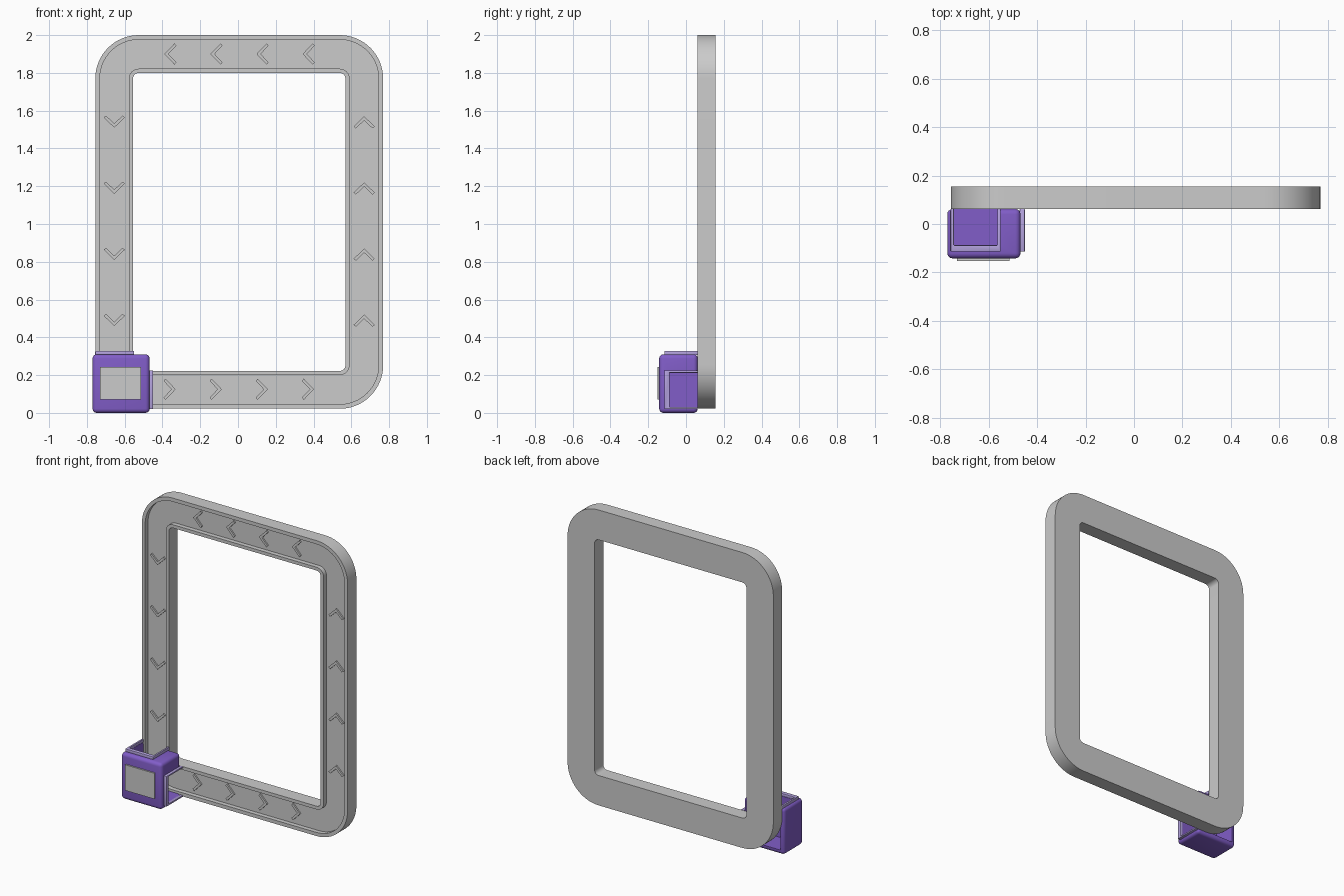
import bpy, bmesh, math
from mathutils import Vector

if "Cube" in bpy.data.objects:
    bpy.data.objects.remove(bpy.data.objects["Cube"])


def finish(bm, name, mat=None):
    bmesh.ops.recalc_face_normals(bm, faces=bm.faces)
    me = bpy.data.meshes.new(name)
    bm.to_mesh(me)
    bm.free()
    ob = bpy.data.objects.new(name, me)
    bpy.context.collection.objects.link(ob)
    if mat:
        me.materials.append(mat)
    return ob


def smooth(ob):
    bpy.ops.object.select_all(action='DESELECT')
    ob.select_set(True)
    bpy.context.view_layer.objects.active = ob
    bpy.ops.object.shade_smooth_by_angle(angle=math.radians(35))


def material(name, rgb):
    m = bpy.data.materials.new(name)
    m.diffuse_color = (*rgb, 1)
    m.use_nodes = True
    m.node_tree.nodes["Principled BSDF"].inputs["Base Color"].default_value = m.diffuse_color
    return m


def box(name, lo, hi, mat=None, bevel=0, segments=3):
    bm = bmesh.new()
    bmesh.ops.create_cube(bm, size=1)
    for v in bm.verts:
        v.co = Vector([(a + b) / 2 + c * (b - a) for a, b, c in zip(lo, hi, v.co)])
    if bevel:
        bmesh.ops.bevel(bm, geom=bm.edges[:], offset=bevel, segments=segments,
                        profile=0.5, affect='EDGES')
    return finish(bm, name, mat)


def prism(name, points, vector, mat=None, bevel=0):
    bm = bmesh.new()
    face = bm.faces.new([bm.verts.new(p) for p in points])
    ext = bmesh.ops.extrude_face_region(bm, geom=[face], use_keep_orig=True)
    bmesh.ops.translate(bm, vec=vector,
                        verts=[g for g in ext['geom'] if isinstance(g, bmesh.types.BMVert)])
    if bevel:
        bmesh.ops.bevel(bm, geom=bm.edges[:], offset=bevel, segments=2,
                        profile=0.5, affect='EDGES')
    return finish(bm, name, mat)


purple = material("purple", (0.22, 0.11, 0.58))
lilac = material("lilac", (0.46, 0.37, 0.74))

# Track frame: rounded rectangle loops swept through a channel section
CX, CZ = 0.0065, 1.011


def rounded_loop(bm, hw, hh, r, y, n=16):
    verts = []
    for k, (sx, sz) in enumerate([(1, 1), (-1, 1), (-1, -1), (1, -1)]):
        for i in range(n + 1):
            a = math.pi / 2 * (k + i / n)
            verts.append(bm.verts.new((CX + sx * (hw - r) + r * math.cos(a), y,
                                       CZ + sz * (hh - r) + r * math.sin(a))))
    return verts


BACK, FRONT, FLOOR = 0.155, 0.062, 0.092
outer, outer_lip = (0.762, 0.989, 0.23), (0.738, 0.965, 0.206)
inner_lip, inner = (0.584, 0.811, 0.052), (0.562, 0.789, 0.03)
section = [(outer, BACK), (outer, FRONT), (outer_lip, FRONT), (outer_lip, FLOOR),
           (inner_lip, FLOOR), (inner_lip, FRONT), (inner, FRONT), (inner, BACK)]
bm = bmesh.new()
loops = [rounded_loop(bm, *dims, y) for dims, y in section]
for a, b in zip(loops, loops[1:] + loops[:1]):
    for i in range(len(a)):
        j = (i + 1) % len(a)
        bm.faces.new((a[i], a[j], b[j], b[i]))
smooth(finish(bm, "track_frame"))

# Direction chevrons on the channel floor
SHAPE = [(0.03, 0), (-0.024, 0.056), (-0.034, 0.044), (0.008, 0), (-0.034, -0.044), (-0.024, -0.056)]


def chevron(name, x, z, angle):
    c, s = math.cos(angle), math.sin(angle)
    prism(name, [(x + u * c - v * s, FLOOR + 0.002, z + u * s + v * c) for u, v in SHAPE],
          Vector((0, -0.012, 0)))


for i in range(4):
    x, z = -0.36 + 0.244 * i, 0.49 + 0.35 * i
    chevron("bottom_chevron", x, 0.125, 0)
    chevron("top_chevron", x, 1.9, math.pi)
    chevron("right_chevron", 0.668, z, math.pi / 2)
    chevron("left_chevron", -0.655, z, -math.pi / 2)

# Corner housing, hollowed by an L-shaped passage open at top, right and back
housing = box("corner_housing", (-0.77, -0.142, 0), (-0.468, 0.062, 0.31), purple, 0.022, 4)
cutters = [box("passage_cutter", (-0.742, -0.086, 0.03), (-0.563, 0.2, 0.5)),
           box("passage_cutter", (-0.741, -0.087, 0.031), (-0.3, 0.2, 0.212))]
for c in cutters:
    mod = housing.modifiers.new("passage", 'BOOLEAN')
    mod.operation, mod.solver, mod.object = 'DIFFERENCE', 'EXACT', c
    c.hide_render = True
    bpy.context.view_layer.objects.active = housing
    bpy.ops.object.modifier_apply(modifier=mod.name)
for c in cutters:
    bpy.data.objects.remove(c)
smooth(housing)

# U-shaped collars around the two passage mouths
def u_shape(a0, a1, wall):
    return [(a0, 0.062), (a0, -0.114), (a1, -0.114), (a1, 0.062),
            (a1 - wall, 0.062), (a1 - wall, -0.088), (a0 + wall, -0.088), (a0 + wall, 0.062)]


smooth(prism("top_collar", [(a, y, 0.306) for a, y in u_shape(-0.756, -0.55, 0.013)],
             Vector((0, 0, 0.022)), lilac, 0.003))
smooth(prism("right_collar", [(-0.472, y, a) for a, y in u_shape(0.02, 0.224, 0.011)],
             Vector((0.022, 0, 0)), lilac, 0.003))

# Grey front panel
box("front_panel", (-0.73, -0.152, 0.07), (-0.514, -0.13, 0.242))
